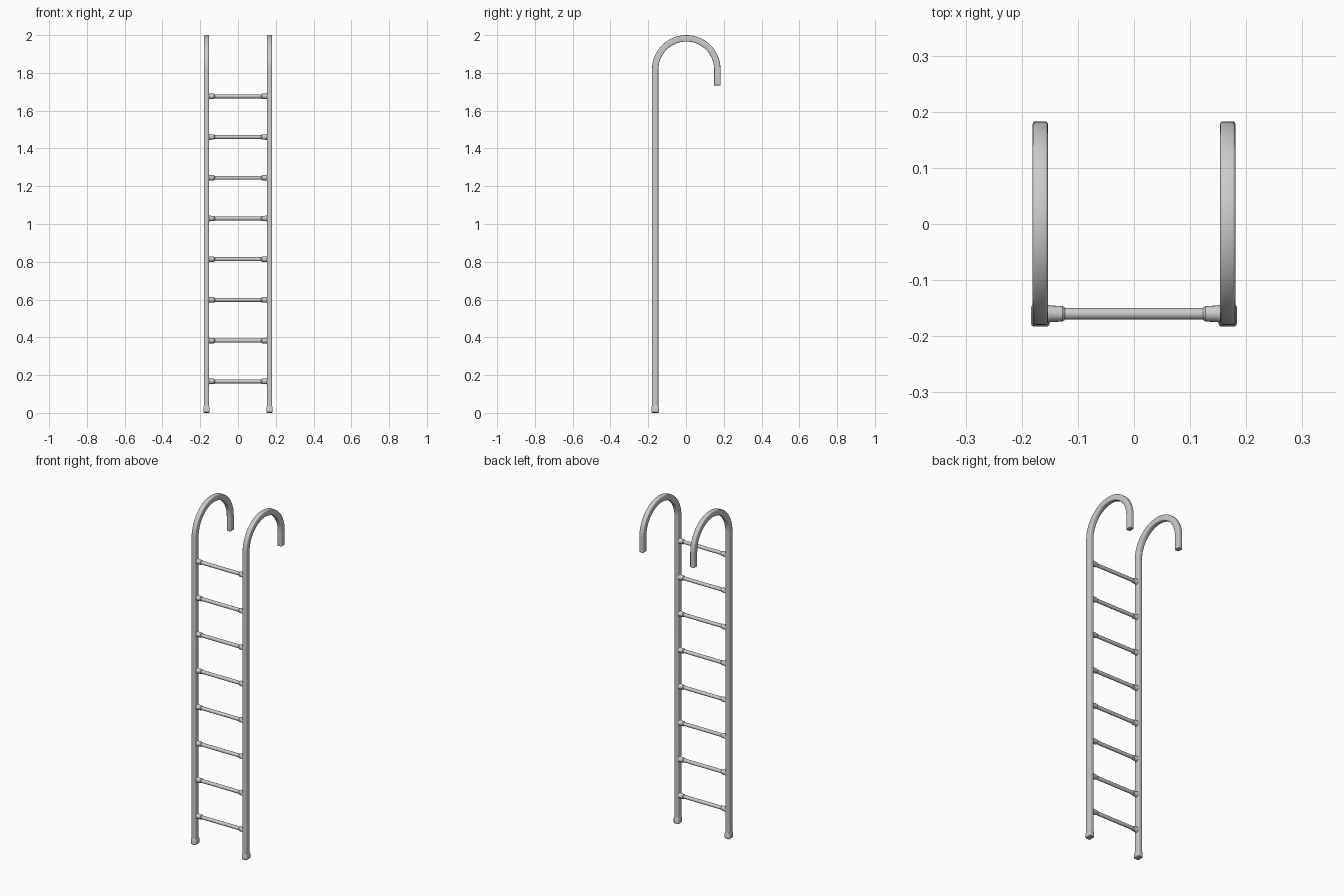
import bpy, bmesh, math

if "Cube" in bpy.data.objects:
    bpy.data.objects.remove(bpy.data.objects["Cube"])

RAIL_X, RAIL_Y = 0.167, -0.163
HALF_W, HALF_D, ROUND = 0.0135, 0.017, 0.005   # rail cross-section
TIP_Y = 0.166
ARC_R = (TIP_Y - RAIL_Y) / 2
ARC_Y = (TIP_Y + RAIL_Y) / 2
ARC_Z = 2.0 - HALF_D - ARC_R


def make_object(name, rings, smooth_angle=35):
    """Skin a list of closed rings and cap both ends."""
    bm = bmesh.new()
    loops = [[bm.verts.new(p) for p in ring] for ring in rings]
    n = len(loops[0])
    for a, b in zip(loops, loops[1:]):
        for i in range(n):
            j = (i + 1) % n
            bm.faces.new((a[i], a[j], b[j], b[i]))
    bm.faces.new(loops[0])
    bm.faces.new(loops[-1])
    bmesh.ops.recalc_face_normals(bm, faces=bm.faces)
    mesh = bpy.data.meshes.new(name)
    bm.to_mesh(mesh)
    bm.free()
    obj = bpy.data.objects.new(name, mesh)
    bpy.context.collection.objects.link(obj)
    bpy.ops.object.select_all(action='DESELECT')
    obj.select_set(True)
    bpy.context.view_layer.objects.active = obj
    bpy.ops.object.shade_smooth_by_angle(angle=math.radians(smooth_angle))
    return obj


def rounded_rect(hw, hd, r, steps=3):
    pts = []
    for k, (sx, sy) in enumerate([(1, 1), (-1, 1), (-1, -1), (1, -1)]):
        for s in range(steps + 1):
            a = math.pi / 2 * (k + s / steps)
            pts.append((sx * (hw - r) + r * math.cos(a),
                        sy * (hd - r) + r * math.sin(a)))
    return pts


def rail_path():
    """Points (y, z, turn, inset) up the upright, over the hook and down."""
    path = [(RAIL_Y, 0.01, 0, 0)]
    steps = 28
    for i in range(steps + 1):
        t = math.pi * i / steps
        path.append((ARC_Y - ARC_R * math.cos(t), ARC_Z + ARC_R * math.sin(t), t, 0))
    path += [(TIP_Y, 1.735, math.pi, 0), (TIP_Y, 1.732, math.pi, 0.003)]
    return path


for side, sx in (("left", -1), ("right", 1)):
    # Upright with its hooked top
    rings = []
    for y, z, t, inset in rail_path():
        sec = rounded_rect(HALF_W - inset, HALF_D - inset, ROUND - inset)
        rings.append([(sx * RAIL_X + u, y + v * math.cos(t), z - v * math.sin(t))
                      for u, v in sec])
    make_object(f"{side}_hooked_rail", rings)

    # Foot cap
    rings = []
    for z, inset in ((0, 0.004), (0.004, 0), (0.030, 0), (0.036, 0.003)):
        sec = rounded_rect(0.0165 - inset, 0.020 - inset, 0.006 - inset)
        rings.append([(sx * RAIL_X + u, RAIL_Y + v, z) for u, v in sec])
    make_object(f"{side}_foot_cap", rings)

# Rungs with a wider collar at each end
half = [(0.158, 0.0155), (0.151, 0.0155), (0.148, 0.0145),
        (0.127, 0.0140), (0.123, 0.0105)]
profile = [(-x, r) for x, r in half] + [(x, r) for x, r in reversed(half)]
SIDES = 20
for i in range(8):
    z = 0.167 + i * (1.676 - 0.167) / 7
    rings = [[(x, -0.160 + r * math.cos(2 * math.pi * k / SIDES),
               z + r * math.sin(2 * math.pi * k / SIDES)) for k in range(SIDES)]
             for x, r in profile]
    make_object(f"rung_{i + 1}", rings)
